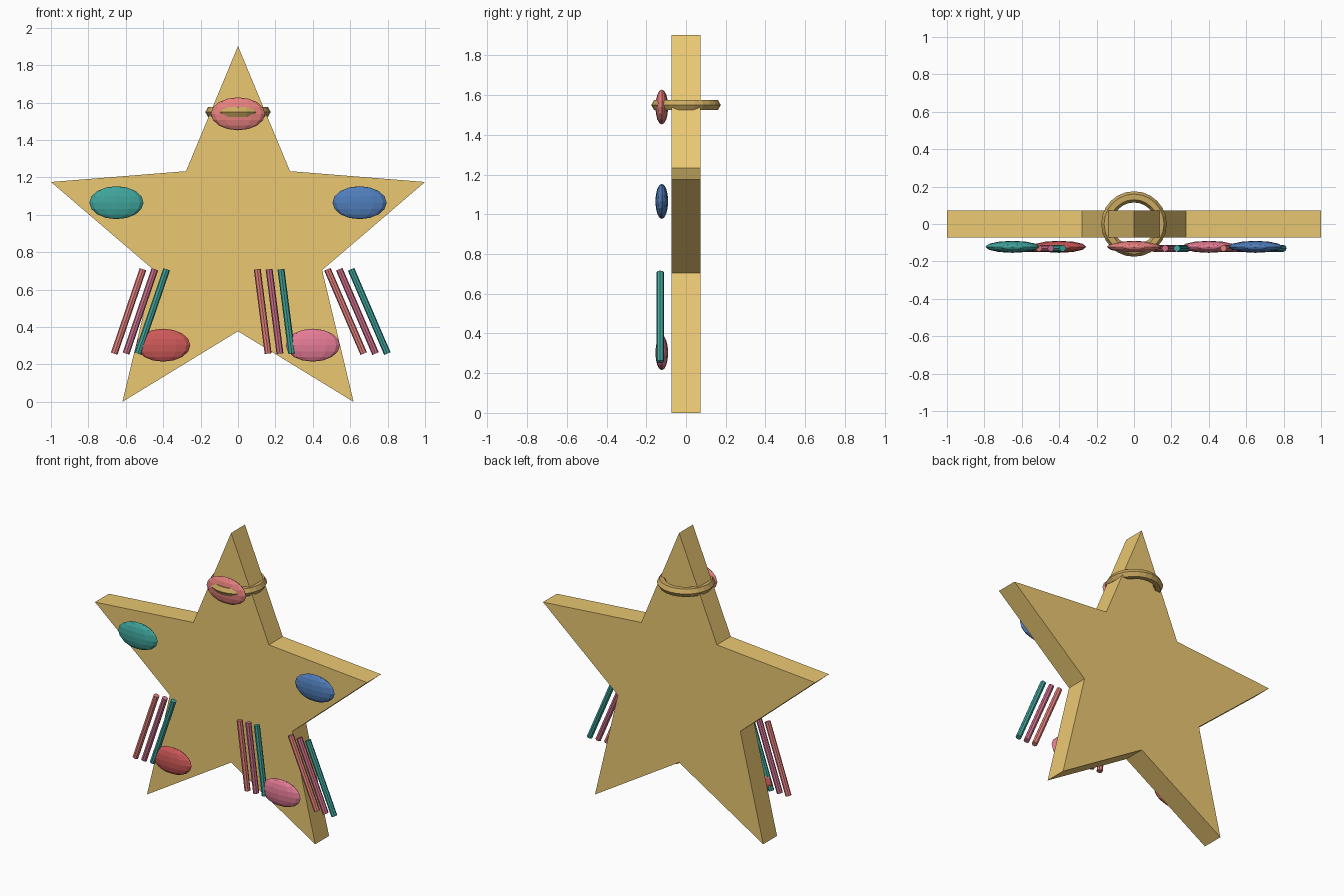
import bpy, bmesh, math
from mathutils import Vector

if "Cube" in bpy.data.objects:
    bpy.data.objects.remove(bpy.data.objects["Cube"])


def material(name, rgb):
    m = bpy.data.materials.new(name)
    m.diffuse_color = (*rgb, 1)
    m.use_nodes = True
    m.node_tree.nodes["Principled BSDF"].inputs["Base Color"].default_value = m.diffuse_color
    return m


GOLD = material("gold", (0.83, 0.58, 0.17))
BRONZE = material("bronze", (0.60, 0.40, 0.12))
CORAL = material("coral", (0.80, 0.22, 0.21))
RED = material("red", (0.62, 0.10, 0.10))
PINK = material("pink", (0.78, 0.20, 0.30))
ROSE = material("rose", (0.62, 0.16, 0.26))
TEAL = material("teal", (0.05, 0.37, 0.33))
BLUE = material("blue", (0.08, 0.21, 0.50))


def finish(name, mat):
    ob = bpy.context.object
    ob.name = name
    ob.data.materials.append(mat)
    return ob


# Thick five-pointed star
R, r, T = 1.0515, 0.473, 0.0725
cz = R * math.cos(math.radians(36))
bm = bmesh.new()
ring = []
for i in range(10):
    a = math.pi / 2 + i * math.pi / 5
    d = R if i % 2 == 0 else r
    ring.append(bm.verts.new((d * math.cos(a), -T, cz + d * math.sin(a))))
face = bm.faces.new(ring)
ext = bmesh.ops.extrude_face_region(bm, geom=[face], use_keep_orig=True)
bmesh.ops.translate(bm, vec=(0, 2 * T, 0),
                    verts=[v for v in ext["geom"] if isinstance(v, bmesh.types.BMVert)])
bmesh.ops.recalc_face_normals(bm, faces=bm.faces)
mesh = bpy.data.meshes.new("star_body")
bm.to_mesh(mesh)
bm.free()
mesh.materials.append(GOLD)
bpy.context.collection.objects.link(bpy.data.objects.new("star_body", mesh))

# Ring around the top point
bpy.ops.mesh.primitive_torus_add(major_segments=24, minor_segments=6,
                                 major_radius=0.145, minor_radius=0.03,
                                 location=(0, 0, 1.55))
finish("top_ring", BRONZE)

# Flattened oval gems, one per point
for name, x, z, mat in (("top_gem", 0, 1.54, CORAL),
                        ("left_gem", -0.65, 1.065, TEAL),
                        ("right_gem", 0.65, 1.065, BLUE),
                        ("lower_left_gem", -0.4, 0.303, RED),
                        ("lower_right_gem", 0.4, 0.303, PINK)):
    bpy.ops.mesh.primitive_uv_sphere_add(segments=12, ring_count=8, radius=1,
                                         location=(x, -0.122, z))
    bpy.context.object.scale = (0.145, 0.032, 0.088)
    finish(name, mat)

# Three groups of slanted rods: top x, bottom x
for side, x_top, x_bot in (("left", -0.508, -0.662),
                           ("middle", 0.103, 0.161),
                           ("right", 0.478, 0.672)):
    for i, mat in enumerate((CORAL, ROSE, TEAL)):
        top = Vector((x_top + i * 0.0633, -0.13, 0.709))
        bot = Vector((x_bot + i * 0.0633, -0.13, 0.258))
        d = top - bot
        bpy.ops.mesh.primitive_cylinder_add(
            vertices=8, radius=0.0185, depth=d.length, location=(top + bot) / 2,
            rotation=(0, math.atan2(d.x, d.z), 0))
        finish(f"{side}_rod_{i + 1}", mat)
